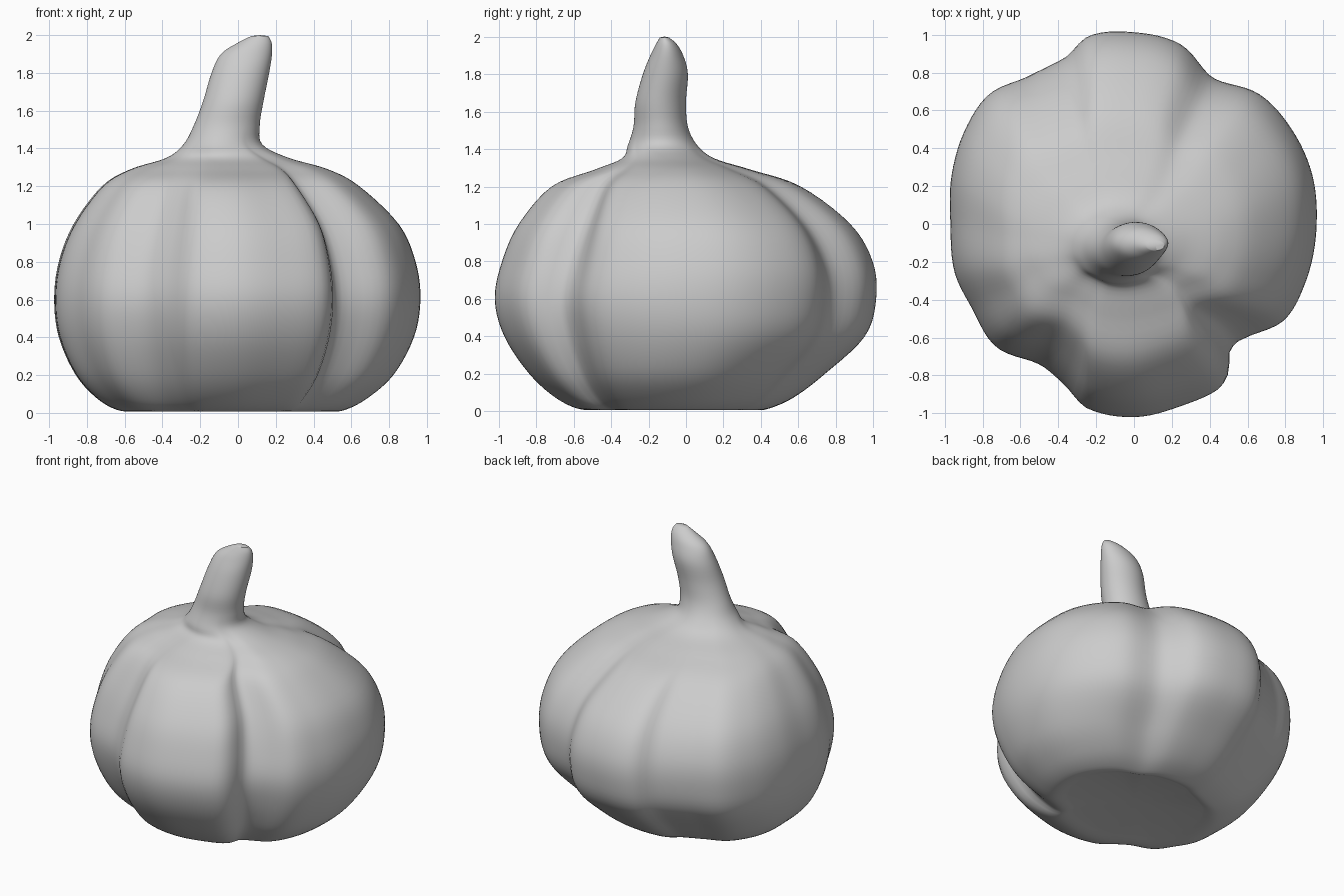
import bpy, bmesh, math
from mathutils import Vector

cube = bpy.data.objects.get("Cube")
if cube:
    bpy.data.objects.remove(cube)

# Plan outline of the cloves: angle in degrees, radius
OUTLINE = [(0, .97), (15, .98), (30, .97), (45, .945), (61, .865), (75, .96),
           (90, .99), (104, 1.0), (113, .935), (127, .95), (139, 1.02),
           (152, 1.02), (166, 1.0), (180, .975), (195, .985), (207, .965),
           (221, .97), (235, .885), (246, .91), (255, .985), (270, 1.0),
           (285, .975), (298, .965), (303, .92), (308, .83), (315, .835),
           (328, .94), (342, .96)]

# Cross-sections from base to tip: height, min x, max x, min y, max y, clove depth
RINGS = [(.015, -.5, .45, -.42, .36, .5), (.01, -.62, .55, -.55, .42, .7),
         (.07, -.74, .68, -.68, .56, .9), (.2, -.86, .83, -.82, .73, 1),
         (.4, -.95, .94, -.95, .94, 1), (.6, -.975, .975, -1, 1, 1),
         (.8, -.95, .95, -.96, .98, 1.1), (1.0, -.87, .86, -.87, .86, 1.25),
         (1.2, -.72, .65, -.7, .6, 1.25), (1.29, -.57, .48, -.48, .34, .9),
         (1.35, -.38, .27, -.34, .15, .4), (1.42, -.29, .13, -.31, .06, .1),
         (1.52, -.235, .115, -.28, .01, 0), (1.65, -.185, .135, -.27, 0, 0),
         (1.8, -.14, .165, -.23, .01, 0), (1.9, -.09, .18, -.19, -.015, 0),
         (1.96, .0, .178, -.16, -.05, 0), (1.995, .07, .16, -.14, -.09, 0)]
SEGMENTS, STEPS = 144, 5


def spline(a, b, c, d, t):
    return b + .5 * t * (c - a + t * (2*a - 5*b + 4*c - d + t * (3*(b - c) + d - a)))


def clove_radius(deg):
    n = len(OUTLINE)
    i = max(k for k in range(n) if OUTLINE[k][0] <= deg)
    start, end = OUTLINE[i][0], OUTLINE[(i + 1) % n][0] or 360
    radii = [OUTLINE[(i + k) % n][1] for k in (-1, 0, 1, 2)]
    return spline(*radii, (deg - start) / (end - start))


def section(i, t):
    picks = [Vector(RINGS[min(max(i + k, 0), len(RINGS) - 1)]) for k in (-1, 0, 1, 2)]
    return spline(*picks, t)


# Loft the bulb and its stem as one continuous skin
sections = [section(i, s / STEPS) for i in range(len(RINGS) - 1) for s in range(STEPS)]
sections.append(Vector(RINGS[-1]))
bm = bmesh.new()
loops = []
for z, x0, x1, y0, y1, depth in sections:
    loop = []
    for k in range(SEGMENTS):
        deg = 360 * k / SEGMENTS
        a = math.radians(deg)
        r = 1 + depth * (clove_radius(deg) / .98 - 1)
        x = (x0 + x1) / 2 + (x1 - x0) / 2 * r * math.cos(a)
        y = (y0 + y1) / 2 + (y1 - y0) / 2 * r * math.sin(a)
        loop.append(bm.verts.new((x, y, z)))
    loops.append(loop)
for low, high in zip(loops, loops[1:]):
    for k in range(SEGMENTS):
        n = (k + 1) % SEGMENTS
        bm.faces.new((low[k], low[n], high[n], high[k]))

# Close the base and the tip with fans
for loop, lift in ((loops[0], .02), (loops[-1], .005)):
    centre = sum((v.co for v in loop), Vector()) / SEGMENTS
    hub = bm.verts.new(centre + Vector((0, 0, lift)))
    for k in range(SEGMENTS):
        bm.faces.new((loop[k], loop[(k + 1) % SEGMENTS], hub))
bmesh.ops.recalc_face_normals(bm, faces=bm.faces[:])

mesh = bpy.data.meshes.new("garlic_bulb")
bm.to_mesh(mesh)
bm.free()
bulb = bpy.data.objects.new("garlic_bulb", mesh)
bpy.context.collection.objects.link(bulb)

# Plain pale grey skin
skin = bpy.data.materials.new("pale_grey")
skin.use_nodes = True
colour = (.6, .6, .6, 1)
skin.diffuse_color = colour
skin.node_tree.nodes["Principled BSDF"].inputs["Base Color"].default_value = colour
mesh.materials.append(skin)

bpy.context.view_layer.objects.active = bulb
bulb.select_set(True)
bpy.ops.object.shade_smooth_by_angle(angle=math.radians(50))
